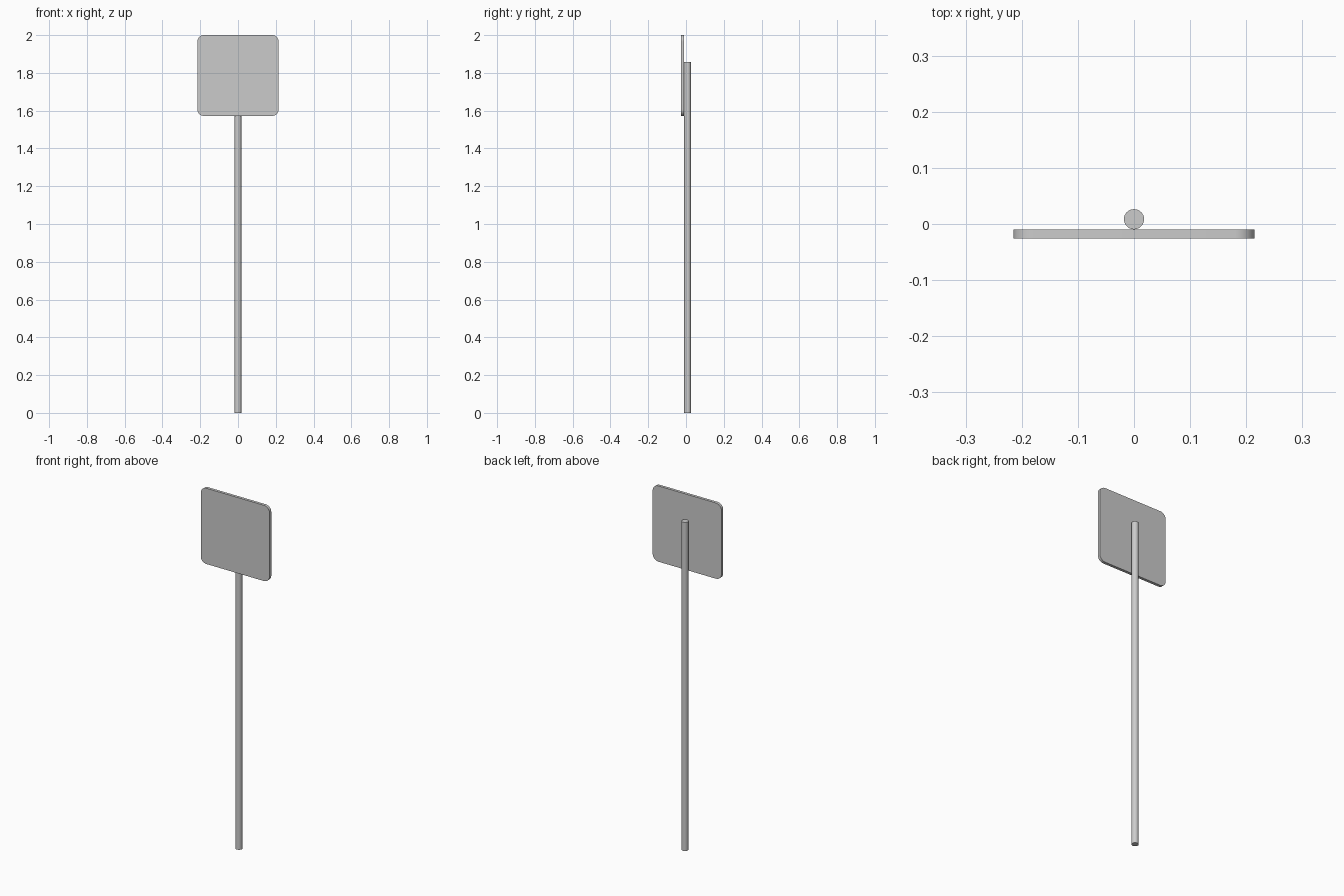
import bpy, bmesh, math

if "Cube" in bpy.data.objects:
    bpy.data.objects.remove(bpy.data.objects["Cube"])

def finish(obj):
    bpy.ops.object.select_all(action='DESELECT')
    obj.select_set(True)
    bpy.context.view_layer.objects.active = obj
    bpy.ops.object.shade_smooth_by_angle(angle=math.radians(35))

# Round post standing behind the panel
POST_TOP = 1.857
bpy.ops.mesh.primitive_cylinder_add(vertices=32, radius=0.018, depth=POST_TOP,
                                    location=(0, 0.0085, POST_TOP / 2))
post = bpy.context.object
post.name = "post"
finish(post)

# Sign panel: rounded square outline extruded to a thin plate
W, Z0, Z1, R, SEG = 0.215, 1.572, 2.0, 0.035, 8
Y_FRONT, Y_BACK = -0.0255, -0.0095
corners = [(W - R, Z1 - R, 0), (-W + R, Z1 - R, 90),
           (-W + R, Z0 + R, 180), (W - R, Z0 + R, 270)]
bm = bmesh.new()
outline = []
for cx, cz, start in corners:
    for i in range(SEG + 1):
        a = math.radians(start + 90 * i / SEG)
        outline.append(bm.verts.new((cx + R * math.cos(a), Y_FRONT, cz + R * math.sin(a))))
face = bm.faces.new(outline)
ext = bmesh.ops.extrude_face_region(bm, geom=[face], use_keep_orig=True)
moved = [g for g in ext["geom"] if isinstance(g, bmesh.types.BMVert)]
bmesh.ops.translate(bm, verts=moved, vec=(0, Y_BACK - Y_FRONT, 0))
bmesh.ops.recalc_face_normals(bm, faces=bm.faces)
mesh = bpy.data.meshes.new("sign_panel")
bm.to_mesh(mesh)
bm.free()
panel = bpy.data.objects.new("sign_panel", mesh)
bpy.context.collection.objects.link(panel)
finish(panel)
